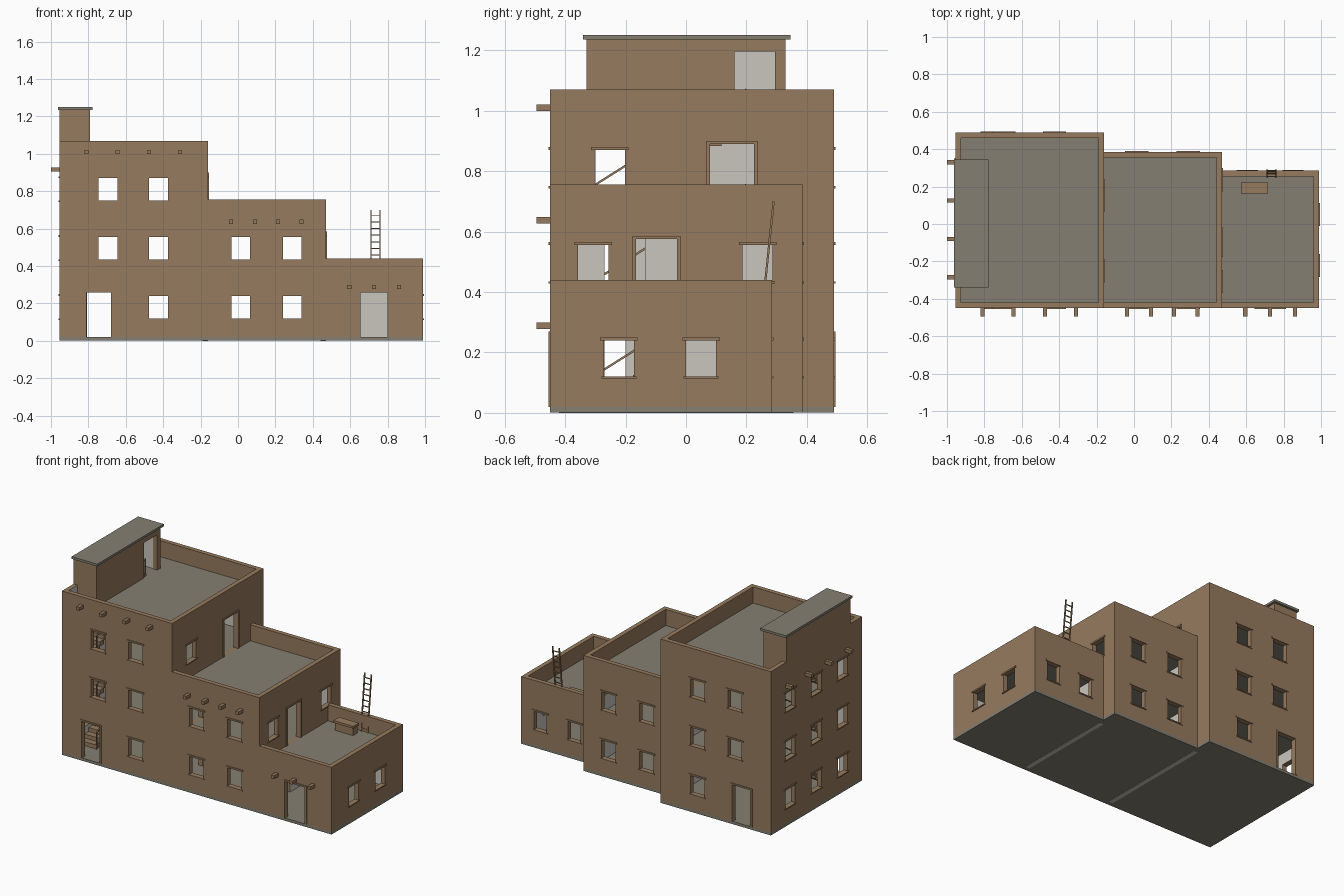
import bpy, bmesh
from mathutils import Vector, Matrix

if "Cube" in bpy.data.objects:
    bpy.data.objects.remove(bpy.data.objects["Cube"], do_unlink=True)


def material(name, rgb):
    m = bpy.data.materials.new(name)
    m.use_nodes = True
    m.diffuse_color = (*rgb, 1)
    m.node_tree.nodes["Principled BSDF"].inputs["Base Color"].default_value = (*rgb, 1)
    return m


ADOBE = material("adobe brown", (0.309, 0.198, 0.112))
PLASTER = material("pale plaster", (0.59, 0.565, 0.515))
GREY = material("roof grey", (0.231, 0.212, 0.171))

T = 0.03                      # wall thickness
FRONT = -0.45
BASE, STOREY, PARAPET = 0.02, 0.315, 0.105
LEVEL = [BASE + STOREY * i for i in range(4)]
STAIR_X, STAIR_Y0, STAIR_Y1 = -0.80, -0.30, 0.20

# block name: left x, right x, back y, storeys
BLOCKS = {
    "tall": (-0.955, -0.16, 0.49, 3),
    "middle": (-0.16, 0.47, 0.385, 2),
    "low": (0.47, 0.99, 0.285, 1),
}


def room(block):
    x0, x1, y1, n = BLOCKS[block]
    west = x0 + T if block == "tall" else x0
    return (west, x1 - T, FRONT + T, y1 - T, 0, LEVEL[n])


ROOMS = [room(b) for b in BLOCKS] + [(-0.925, -0.82, -0.3, 0.3, LEVEL[3], 1.235)]


def add_box(bm, b):
    x0, x1, y0, y1, z0, z1 = b
    mat = Matrix.Translation(((x0 + x1) / 2, (y0 + y1) / 2, (z0 + z1) / 2))
    mat = mat @ Matrix.Diagonal((x1 - x0, y1 - y0, z1 - z0, 1))
    bmesh.ops.create_cube(bm, size=1, matrix=mat)


def add_bar(bm, a, b, w):
    a, b = Vector(a), Vector(b)
    mat = Matrix.Translation((a + b) / 2) @ (b - a).to_track_quat("Z", "Y").to_matrix().to_4x4()
    bmesh.ops.create_cube(bm, size=1, matrix=mat @ Matrix.Diagonal((w, w, (b - a).length, 1)))


def finish(bm, name, *mats):
    me = bpy.data.meshes.new(name)
    bm.to_mesh(me)
    bm.free()
    for m in mats:
        me.materials.append(m)
    ob = bpy.data.objects.new(name, me)
    bpy.context.collection.objects.link(ob)
    return ob


def boxes(name, mat, items):
    bm = bmesh.new()
    for b in items:
        add_box(bm, b)
    return finish(bm, name, mat)


def indoors(p):
    return any(r[0] < p.x < r[1] and r[2] < p.y < r[3] and r[4] < p.z < r[5] for r in ROOMS)


def wall(name, b, along, holes=(), seams=()):
    """Wall slab; faces that look into a room become plaster, holes are cut through."""
    bm = bmesh.new()
    add_box(bm, b)
    for axis, pos in seams:
        co, no = Vector(), Vector()
        co[axis], no[axis] = pos, 1
        bmesh.ops.bisect_plane(bm, geom=bm.verts[:] + bm.edges[:] + bm.faces[:],
                               plane_co=co, plane_no=no)
    bm.normal_update()
    for f in bm.faces:
        f.material_index = int(indoors(f.calc_center_median() + f.normal * 0.004))
    ob = finish(bm, name, ADOBE, PLASTER)
    if not holes:
        return
    cuts = []
    for u0, u1, z0, z1 in holes:
        z0 = z0 - 0.01 if z0 <= BASE else z0
        if along == "x":
            cuts.append((u0, u1, b[2] - T, b[3] + T, z0, z1))
        else:
            cuts.append((b[0] - T, b[1] + T, u0, u1, z0, z1))
    cutter = boxes(name + "_cutter", ADOBE, cuts)
    cutter.hide_render = True
    mod = ob.modifiers.new("openings", "BOOLEAN")
    mod.operation, mod.solver, mod.object = "DIFFERENCE", "EXACT", cutter
    bpy.context.view_layer.objects.active = ob
    bpy.ops.object.modifier_apply(modifier=mod.name)
    bpy.data.objects.remove(cutter, do_unlink=True)


def trim(name, along, face, holes):
    """Lintels, sills and door jambs standing slightly proud of the outer face."""
    out = []

    def piece(u0, u1, z0, z1):
        d = (face - 0.005, face + 0.005)
        out.append((u0, u1, *d, z0, z1) if along == "x" else (*d, u0, u1, z0, z1))

    for u0, u1, z0, z1 in holes:
        piece(u0 - 0.012, u1 + 0.012, z1, z1 + 0.01)
        if z1 - z0 < 0.2:
            piece(u0 - 0.008, u1 + 0.008, z0 - 0.007, z0)
        else:
            piece(u0 - 0.012, u0, z0, z1)
            piece(u1, u1 + 0.012, z0, z1)
    boxes(name, ADOBE, out)


def windows(centres, floors, w=0.1):
    return [(c - w / 2, c + w / 2, LEVEL[f] + 0.1, LEVEL[f] + 0.22) for f in floors for c in centres]


def door(u0, u1, floor):
    return (u0, u1, LEVEL[floor], LEVEL[floor] + 0.24)


# Openings of each outer wall
tall_holes = [door(-0.81, -0.68, 0)] + windows([-0.425], [0]) + windows([-0.695, -0.425], [1, 2])
mid_holes = windows([0.015, 0.29], [0, 1])
FRONT_HOLES = {"tall": tall_holes, "middle": mid_holes, "low": [door(0.655, 0.80, 0)]}
BACK_HOLES = {"tall": tall_holes, "middle": mid_holes, "low": windows([0.605, 0.85], [0], 0.09)}
EAST_HOLES = {
    "tall": [door(0.08, 0.225, 2)] + windows([-0.252], [2]),
    "middle": [door(-0.165, -0.03, 1)] + windows([-0.307, 0.237], [1]),
    "low": windows([-0.222, 0.05], [0]),
}
PARTY_DOORS = {"tall": [door(-0.27, -0.135, f) for f in (0, 1)],
               "middle": [door(-0.27, -0.135, 0)], "low": []}
NEXT = {"tall": "middle", "middle": "low", "low": None}

# Walls with parapets, trims and floors of the three stepped blocks
for name, (x0, x1, y1, n) in BLOCKS.items():
    roof = LEVEL[n]
    top = roof + PARAPET
    seams = [(2, roof)]
    wall(name + "_front_wall", (x0, x1, FRONT, FRONT + T, BASE, top), "x", FRONT_HOLES[name], seams)
    wall(name + "_back_wall", (x0, x1, y1 - T, y1, BASE, top), "x", BACK_HOLES[name], seams)
    east_seams = list(seams)
    if NEXT[name]:
        nx = room(NEXT[name])
        east_seams += [(2, nx[5]), (1, nx[3])]
        boxes(name + "_party_footing", PLASTER, [(x1 - T, x1, nx[2], nx[3], 0, 0.01)])
    wall(name + "_side_wall", (x1 - T, x1, FRONT + T, y1 - T, BASE, top), "y",
         EAST_HOLES[name] + PARTY_DOORS[name], east_seams)
    trim(name + "_front_trim", "x", FRONT, FRONT_HOLES[name])
    trim(name + "_back_trim", "x", y1, BACK_HOLES[name])
    trim(name + "_side_trim", "y", x1, EAST_HOLES[name])

    boxes(name + "_base_slab", GREY, [(x0, x1, FRONT, y1, 0.002, BASE)])
    r = room(name)
    for f in range(1, n + 1):
        z = (LEVEL[f] - 0.02, LEVEL[f])
        slabs = [(r[0], r[1], r[2], r[3], *z)]
        if name == "tall":    # leave the stairwell open
            slabs = [(STAIR_X, r[1], r[2], r[3], *z),
                     (r[0], STAIR_X, r[2], STAIR_Y0, *z),
                     (r[0], STAIR_X, STAIR_Y1, r[3], *z)]
        boxes(f"{name}_{'roof' if f == n else 'floor'}_{f}", GREY, slabs)

# Far side wall of the tall block
west_holes = windows([0.29, 0.02, -0.25], [0, 1, 2])
wall("tall_outer_side_wall", (-0.955, -0.925, FRONT + T, 0.46, BASE, LEVEL[3] + PARAPET), "y",
     west_holes, [(2, LEVEL[3])])
trim("tall_outer_side_trim", "y", -0.955, west_holes)

# Stair house on the top roof
R, H = LEVEL[3], 1.235
wall("stair_house_outer_wall", (-0.955, -0.925, -0.33, 0.33, R + PARAPET, H), "y")
wall("stair_house_front_wall", (-0.925, -0.79, -0.33, -0.3, R, H), "x")
wall("stair_house_back_wall", (-0.925, -0.79, 0.3, 0.33, R, H), "x")
wall("stair_house_door_wall", (-0.82, -0.79, -0.3, 0.3, R, H), "y", [(0.16, 0.295, R - 0.01, 1.195)])
boxes("stair_house_roof", GREY, [(-0.962, -0.777, -0.34, 0.345, H, 1.25)])

# Stairs and handrails
STEPS = 12
run, rise = (STAIR_Y1 - STAIR_Y0) / STEPS, STOREY / STEPS
for f in range(3):
    boxes(f"stairs_{f + 1}", ADOBE,
          [(-0.925, STAIR_X - 0.015, STAIR_Y0 + run * i, STAIR_Y0 + run * (i + 1),
            LEVEL[f] + rise * (i + 1) - 0.03, LEVEL[f] + rise * (i + 1)) for i in range(STEPS)])
    bm = bmesh.new()
    ends = [(STAIR_Y0, LEVEL[f]), (STAIR_Y1, LEVEL[f + 1])]
    add_bar(bm, *[(STAIR_X - 0.01, y, z + 0.105) for y, z in ends], 0.007)
    for y, z in ends:
        add_bar(bm, (STAIR_X - 0.01, y, z), (STAIR_X - 0.01, y, z + 0.105), 0.007)
    finish(bm, f"handrail_{f + 1}", ADOBE)

# Projecting roof beams
S = 0.011
rows = [((-0.81, -0.645, -0.475, -0.31), 1.01), ((-0.038, 0.09, 0.213, 0.34), 0.637),
        ((0.595, 0.727, 0.86), 0.288)]
boxes("front_beams", ADOBE, [(x - S, x + S, -0.495, FRONT, z - S, z + S) for xs, z in rows for x in xs])
boxes("side_beams", ADOBE, [(-1.0, -0.955, y - S, y + S, 0.917 - S, 0.917 + S)
                            for y in (0.33, 0.125, -0.08, -0.285)])

# Chest on the low roof
boxes("roof_chest", ADOBE, [(0.58, 0.71, 0.17, 0.215, LEVEL[1], 0.385)])
boxes("roof_chest_lid", ADOBE, [(0.573, 0.717, 0.163, 0.222, 0.385, 0.4)])

# Ladder leaning on the back parapet
bm = bmesh.new()
foot, head = Vector((0.735, 0.252, LEVEL[1])), Vector((0.735, 0.29, 0.7))
side = Vector((0.024, 0, 0))
for s in (-1, 1):
    add_bar(bm, foot + side * s, head + side * s, 0.007)
for i in range(10):
    p = foot.lerp(head, (i + 0.5) / 10.3)
    add_bar(bm, p - side, p + side, 0.005)
finish(bm, "ladder", ADOBE)
